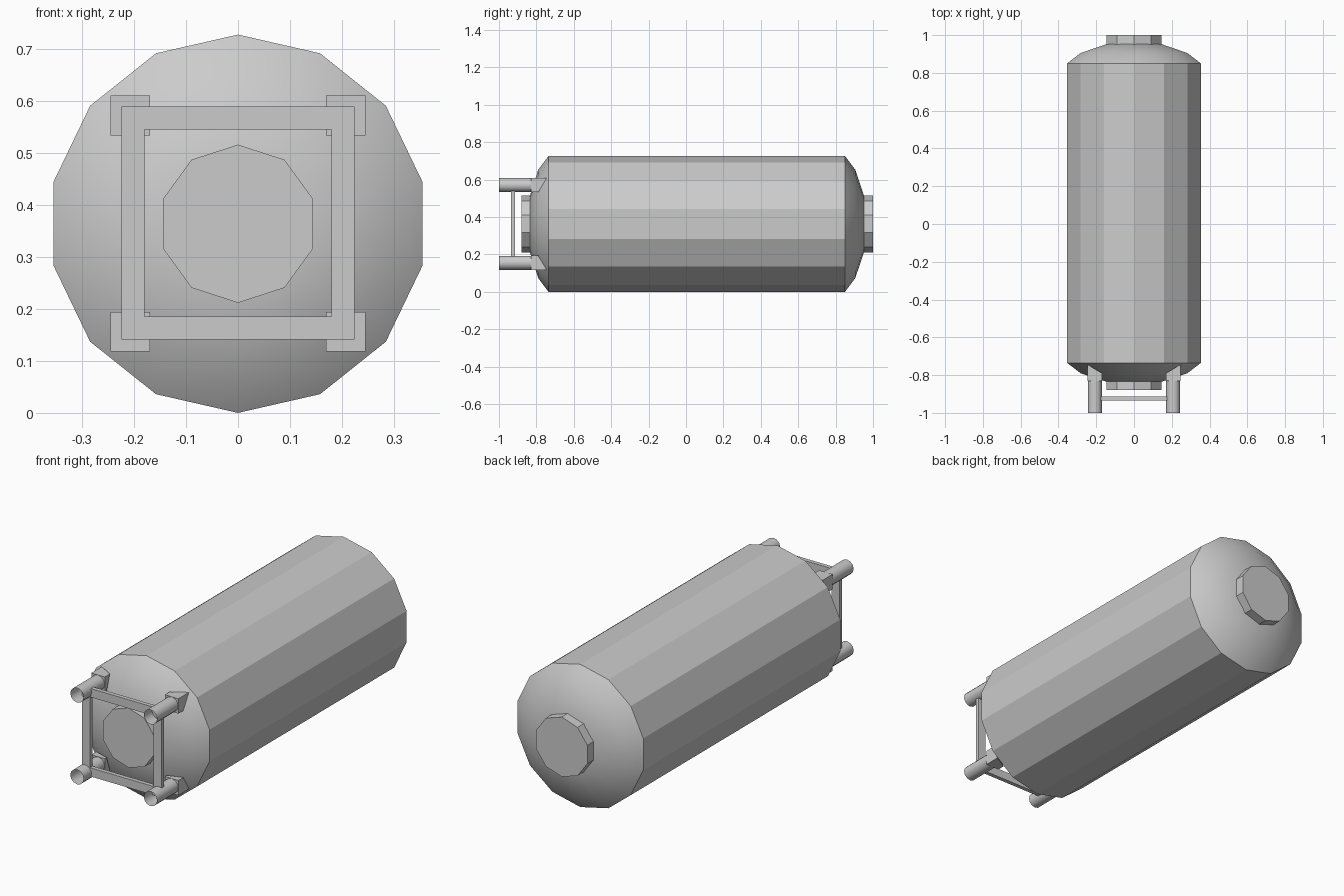
import bpy, bmesh
from math import sin, cos, tau, radians

if "Cube" in bpy.data.objects:
    bpy.data.objects.remove(bpy.data.objects["Cube"])

CZ = 0.3635  # height of the tank axis


def finish(name, bm, angle=None):
    bmesh.ops.recalc_face_normals(bm, faces=bm.faces)
    me = bpy.data.meshes.new(name)
    bm.to_mesh(me)
    bm.free()
    ob = bpy.data.objects.new(name, me)
    bpy.context.collection.objects.link(ob)
    if angle:
        bpy.ops.object.select_all(action='DESELECT')
        ob.select_set(True)
        bpy.context.view_layer.objects.active = ob
        bpy.ops.object.shade_smooth_by_angle(angle=radians(angle))
    return ob


def lathe(name, profile, sides, x=0, z=CZ, caps=True, angle=None):
    """Turn (y, radius) points around an axis along y."""
    bm = bmesh.new()
    rings = [[bm.verts.new((x + r * sin(tau * i / sides), y, z + r * cos(tau * i / sides)))
              for i in range(sides)] for y, r in profile]
    for a, b in zip(rings, rings[1:]):
        for i in range(sides):
            j = (i + 1) % sides
            bm.faces.new((a[i], a[j], b[j], b[i]))
    if caps:
        bm.faces.new(rings[0])
        bm.faces.new(rings[-1])
    return finish(name, bm, angle)


# Tank shell with domed ends
lathe("tank_body", [(-0.835, 0.15), (-0.79, 0.29), (-0.735, 0.3635),
                    (0.85, 0.3635), (0.905, 0.29), (0.952, 0.15)], 14, angle=25)

# End caps
lathe("front_cap", [(-0.88, 0.152), (-0.82, 0.152)], 10)
lathe("back_cap", [(1.0, 0.152), (0.93, 0.152)], 10)

# Four open tube legs with brackets cut to follow the dome
for sx, side in ((-1, "left"), (1, "right")):
    for sz, level in ((-1, "lower"), (1, "upper")):
        lathe(f"{level}_{side}_tube", [(-1.0, 0.0375), (-0.825, 0.0375)], 12,
              sx * 0.207, CZ + sz * 0.208, caps=False, angle=40)
        bm = bmesh.new()
        bmesh.ops.create_cube(bm, size=1)
        for v in bm.verts:
            u, w = v.co.x > 0, v.co.z > 0   # outer in x, outer in z
            back = -0.835 + 0.045 * (u + w)
            v.co = (sx * (0.245 if u else 0.169),
                    back if v.co.y > 0 else -0.83,
                    CZ + sz * (0.246 if w else 0.17))
            if v.co.y < -0.83:
                v.co.y = -0.815
        finish(f"{level}_{side}_bracket", bm)

# Flat square frame joining the tubes
bm = bmesh.new()
corners = ((-1, -1), (1, -1), (1, 1), (-1, 1))
loops = [[bm.verts.new((sx * hx, y, CZ + 0.0015 + sz * hz)) for sx, sz in corners]
         for hx, hz, y in ((0.224, 0.224, -0.935), (0.18, 0.18, -0.935),
                           (0.18, 0.18, -0.914), (0.224, 0.224, -0.914))]
for k in range(4):
    a, b = loops[k], loops[(k + 1) % 4]
    for i in range(4):
        j = (i + 1) % 4
        bm.faces.new((a[i], a[j], b[j], b[i]))
finish("brace_frame", bm)
